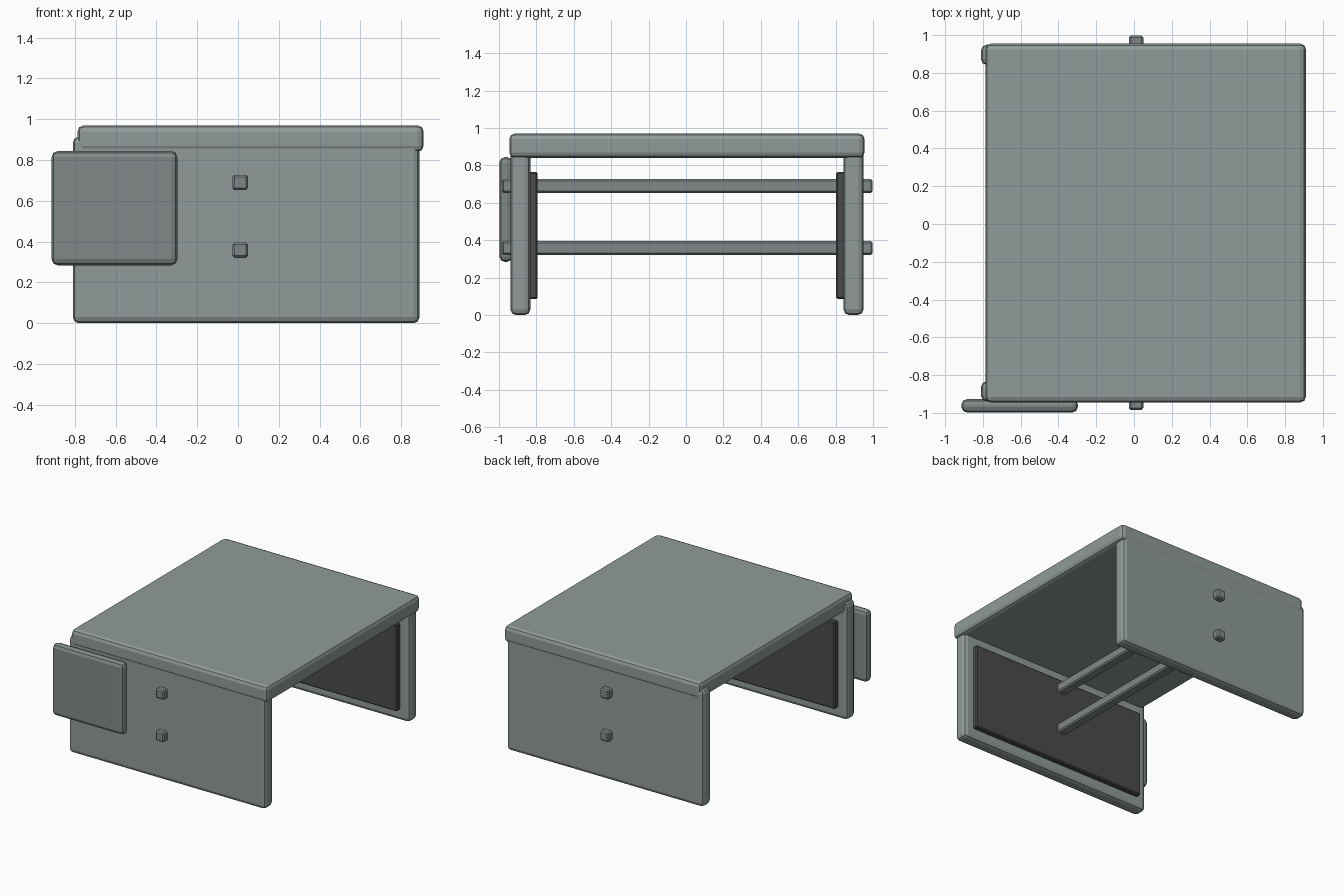
import bpy

if "Cube" in bpy.data.objects:
    bpy.data.objects.remove(bpy.data.objects["Cube"])


def material(name, rgb):
    m = bpy.data.materials.new(name)
    m.diffuse_color = (*rgb, 1)
    m.use_nodes = True
    m.node_tree.nodes["Principled BSDF"].inputs["Base Color"].default_value = m.diffuse_color
    return m


BODY = material("body_grey", (0.28, 0.33, 0.32))
TRIM = material("trim_grey", (0.22, 0.25, 0.25))
DARK = material("dark_grey", (0.07, 0.07, 0.073))


def box(name, x, y, z, bevel, mat, segments=2):
    """Bevelled box from (min, max) ranges."""
    spans = (x, y, z)
    bpy.ops.mesh.primitive_cube_add(size=1, location=[(a + b) / 2 for a, b in spans])
    ob = bpy.context.object
    ob.name = name
    ob.scale = [b - a for a, b in spans]
    bpy.ops.object.transform_apply(location=False, rotation=False, scale=True)
    mod = ob.modifiers.new("bevel", 'BEVEL')
    mod.width = bevel
    mod.segments = segments
    ob.data.materials.append(mat)
    return ob


# Roof slab
box("top_slab", (-0.787, 0.91), (-0.945, 0.955), (0.84, 0.97), 0.03, BODY)

# Side walls with dark inset panels on their inner faces
MID = 0.005
for side, label in ((-1, "front"), (1, "back")):
    def span(inner, outer):
        return tuple(sorted((MID + side * inner, MID + side * outer)))
    box(label + "_wall", (-0.81, 0.89), span(0.837, 0.944), (0.0, 0.915), 0.03, BODY)
    box(label + "_inner_panel", (-0.73, 0.81), span(0.798, 0.86), (0.085, 0.765), 0.008, DARK, 1)

# Cross rods passing through both walls
for label, z in (("lower", 0.358), ("upper", 0.69)):
    box(label + "_rod", (-0.027, 0.049), (-0.985, 0.998), (z - 0.037, z + 0.037), 0.01, TRIM, 1)

# Square plate on the front wall
box("side_plate", (-0.914, -0.297), (-0.998, -0.927), (0.284, 0.844), 0.03, TRIM)
